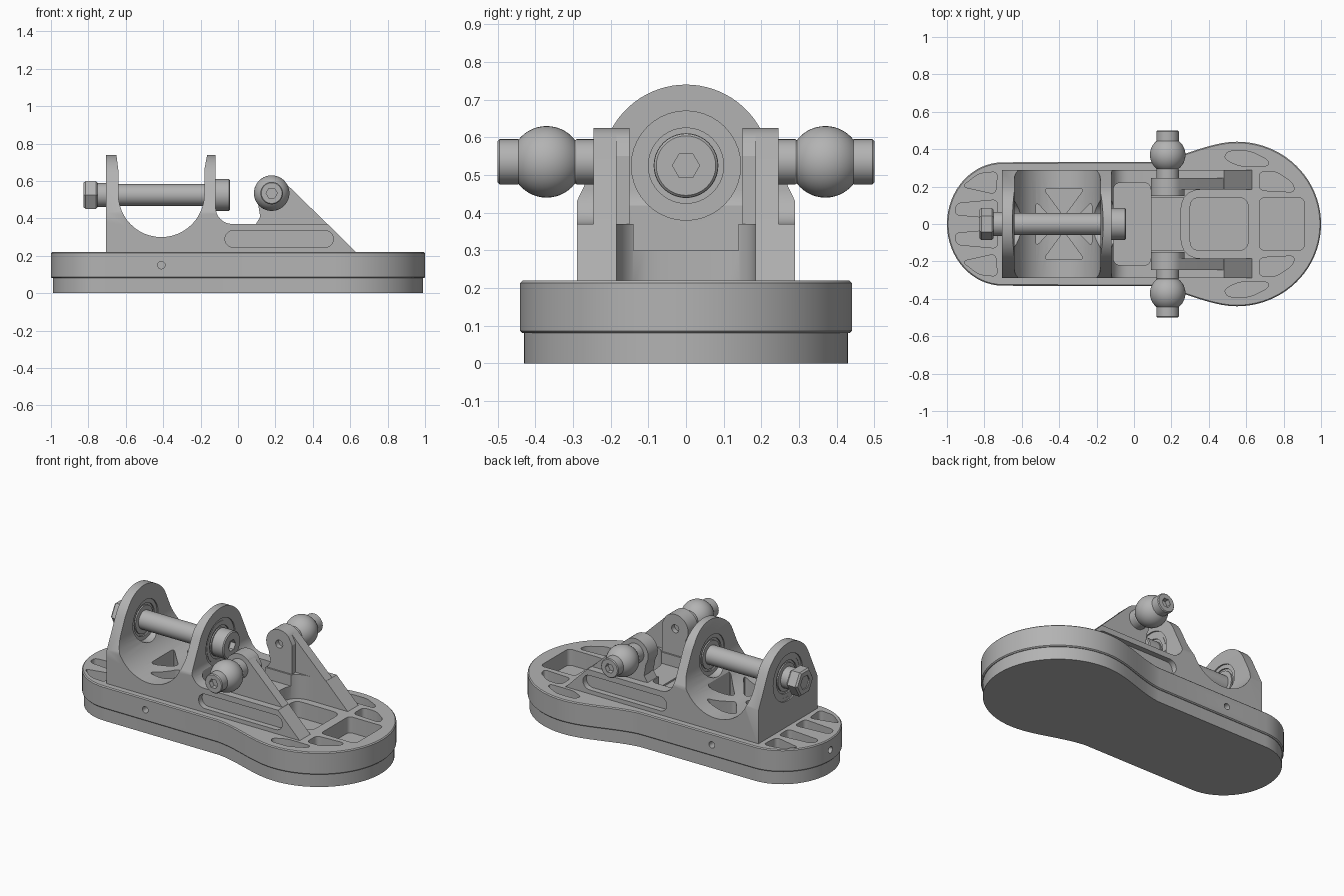
import bpy, bmesh
from math import sin, cos, pi, radians
from mathutils import Vector

cube = bpy.data.objects.get("Cube")
if cube:
    bpy.data.objects.remove(cube)

grey = bpy.data.materials.new("machined grey")
grey.use_nodes = True
grey.diffuse_color = (0.45, 0.45, 0.45, 1)
grey.node_tree.nodes["Principled BSDF"].inputs["Base Color"].default_value = (0.45, 0.45, 0.45, 1)


def place(axis, t, a, b):
    return {"x": (t, a, b), "y": (a, t, b), "z": (a, b, t)}[axis]


def finish(name, bm):
    bmesh.ops.recalc_face_normals(bm, faces=bm.faces)
    mesh = bpy.data.meshes.new(name)
    bm.to_mesh(mesh)
    bm.free()
    mesh.materials.append(grey)
    ob = bpy.data.objects.new(name, mesh)
    bpy.context.collection.objects.link(ob)
    return ob


def rounded(points, r, steps=5):
    """Replace each corner by a small curve."""
    out = []
    pts = [Vector(p) for p in points]
    for i, p in enumerate(pts):
        u, v = pts[i - 1] - p, pts[(i + 1) % len(pts)] - p
        a = p + u.normalized() * min(r, u.length * 0.48)
        b = p + v.normalized() * min(r, v.length * 0.48)
        for k in range(steps + 1):
            t = k / steps
            out.append(a * (1 - t) ** 2 + p * 2 * t * (1 - t) + b * t * t)
    return out


def arc(cx, cy, rx, ry, start, end, n=24):
    angles = [radians(start + (end - start) * i / n) for i in range(n + 1)]
    return [(cx + rx * cos(a), cy + ry * sin(a)) for a in angles]


def prism(name, points, axis, lo, hi, r=0):
    pts = rounded(points, r) if r else points
    bm = bmesh.new()
    low, high = [[bm.verts.new(place(axis, t, *p)) for p in pts] for t in (lo, hi)]
    bm.faces.new(low)
    bm.faces.new(high)
    for i in range(len(pts)):
        bm.faces.new((low[i - 1], low[i], high[i], high[i - 1]))
    return finish(name, bm)


def box(name, x0, x1, y0, y1, z0, z1, r=0):
    return prism(name, [(x0, y0), (x1, y0), (x1, y1), (x0, y1)], "z", z0, z1, r)


def lathe(name, profile, axis, a, b, sides=40, closed=False):
    """Turn (position, radius) pairs about a line along the axis."""
    bm = bmesh.new()
    rings = [[bm.verts.new(place(axis, t, a + r * cos(2 * pi * k / sides), b + r * sin(2 * pi * k / sides)))
              for k in range(sides)] for t, r in profile]
    for i in range(0 if closed else 1, len(rings)):
        p, q = rings[i - 1], rings[i]
        for k in range(sides):
            bm.faces.new((p[k - 1], p[k], q[k], q[k - 1]))
    if not closed:
        bm.faces.new(rings[0])
        bm.faces.new(rings[-1])
    return finish(name, bm)


def rod(name, axis, lo, hi, a, b, r, sides=40):
    return lathe(name, [(lo, r), (hi, r)], axis, a, b, sides)


def combine(ob, other, operation="DIFFERENCE"):
    other.hide_render = True
    mod = ob.modifiers.new("cut", "BOOLEAN")
    mod.operation, mod.solver, mod.object = operation, "EXACT", other
    bpy.context.view_layer.objects.active = ob
    bpy.ops.object.modifier_apply(modifier=mod.name)
    bpy.data.objects.remove(other)


def mirrored(points, s):
    return [(x, s * y) for x, y in points]


# Foot outline: oval heel, straight waist, wide round toe
def outline(inset):
    half = arc(0.55, 0, 0.45 - inset, 0.44 - inset, 0, 90, 20)
    for i in range(1, 12):
        t = 1 - i / 12
        half.append((0.05 + 0.5 * t, 0.33 - inset + 0.11 * t * t * (3 - 2 * t)))
    half += arc(-0.7, 0, 0.3 - inset, 0.33 - inset, 90, 180, 16)
    return half + [(x, -y) for x, y in reversed(half[1:-1])]


sole = prism("sole", outline(0.01), "z", 0, 0.09)
base = prism("foot_plate", outline(0), "z", 0.08, 0.22)
bev = base.modifiers.new("edge", "BEVEL")
bev.width, bev.segments, bev.angle_limit = 0.006, 1, radians(60)
bpy.context.view_layer.objects.active = base
bpy.ops.object.modifier_apply(modifier=bev.name)

# Weight-saving pockets in the plate
FLOOR = 0.12
combine(base, box("cut", 0.3, 0.61, -0.14, 0.14, FLOOR, 0.3, 0.05))
combine(base, box("cut", 0.67, 0.91, -0.14, 0.14, FLOOR, 0.3, 0.03))
side_pockets = [
    [(0.67, 0.18), (0.86, 0.17), (0.85, 0.22), (0.76, 0.28), (0.67, 0.28)],
    [(0.48, 0.35), (0.56, 0.31), (0.72, 0.31), (0.72, 0.34), (0.62, 0.39), (0.5, 0.39)],
    [(-0.74, 0.16), (-0.73, 0.28), (-0.83, 0.27), (-0.92, 0.2)],
    [(-0.73, 0.03), (-0.73, 0.13), (-0.95, 0.11), (-0.96, 0.05)],
]
for s in (1, -1):
    for pocket in side_pockets:
        combine(base, prism("cut", mirrored(pocket, s), "z", FLOOR, 0.3, 0.03))
    combine(base, rod("cut", "y", s * 0.28, s * 0.4, -0.41, 0.15, 0.02, 16))
combine(base, rod("cut", "x", -1.1, -0.95, 0, 0.15, 0.02, 16))

# Ankle bracket: side profile trimmed by the domed lug profile
side = [(-0.705, 0.2), (-0.705, 0.74), (-0.65, 0.74), (-0.64, 0.66)]
side += arc(-0.41, 0.53, 0.23, 0.23, 180, 360)
side += [(-0.18, 0.66), (-0.165, 0.74), (-0.12, 0.74)]
side += arc(-0.03, 0.46, 0.09, 0.09, 180, 270, 8)
side += [(0.48, 0.37), (0.65, 0.2)]
bracket = prism("ankle_bracket", side, "y", -0.29, 0.29)
dome = [(0.29, 0.1), (0.29, 0.43)] + arc(0, 0.515, 0.225, 0.225, 25, 155, 28) + [(-0.29, 0.43), (-0.29, 0.1)]
combine(bracket, prism("cut", dome, "x", -1, 1), "INTERSECT")
combine(bracket, rod("cut", "x", -1, 0, 0, 0.525, 0.125))
for x0, x1 in ((-0.8, -0.697), (-0.128, -0.05)):
    combine(bracket, rod("cut", "x", x0, x1, 0, 0.525, 0.145))
combine(bracket, box("cut", -0.11, 0.09, -0.22, 0.22, 0.29, 0.42, 0.04))
combine(bracket, box("cut", 0.08, 0.35, -0.14, 0.14, 0.3, 0.5))
combine(bracket, box("cut", 0.25, 0.9, -0.185, 0.185, 0.1, 0.5, 0.12))
for s in (1, -1):
    slot = arc(0.465, 0.29, 0.045, 0.045, -90, 90, 10) + arc(-0.025, 0.29, 0.045, 0.045, 90, 270, 10)
    combine(bracket, prism("cut", slot, "y", s * 0.255, s * 0.35))

# Four wedge pockets in the cradle floor, leaving crossed ribs
cx = -0.375
for s in (1, -1):
    for wedge in ([(0.035, 0), (0.15, 0.12), (0.15, -0.12)], [(0, 0.04), (0.11, 0.19), (-0.11, 0.19)]):
        combine(bracket, prism("cut", [(cx + s * x, s * y) for x, y in wedge], "z", 0.225, 0.6, 0.03))

# Linkage arms with bosses, ball studs and sockets
AX, AZ = 0.18, 0.535
parts = [sole, base, bracket]
for s, label in ((1, "left"), (-1, "right")):
    web = [(0.12, 0.3), (0.12, 0.4)] + arc(AX, AZ, 0.09, 0.09, 215, 45, 18) + [(0.48, 0.368), (0.548, 0.3)]
    arm = prism(label + "_arm", web, "y", s * 0.185, s * 0.245)
    post = [(0.09, 0.3), (0.09, 0.36), (0.12, 0.41)] + arc(AX, AZ, 0.09, 0.09, 215, 45, 18) + [(0.27, 0.55), (0.27, 0.3)]
    boss = prism(label + "_arm_boss", post, "y", s * 0.15, s * 0.243)
    combine(boss, rod("cut", "y", s * 0.1, s * 0.18, AX, AZ, 0.025, 16))
    profile = [(0.24, 0.06), (0.29, 0.06)]
    profile += [(0.37 - 0.095 * cos(a), 0.095 * sin(a)) for a in (0.65 + i * (pi - 1.3) / 14 for i in range(15))]
    profile += [(0.445, 0.06), (0.495, 0.06), (0.5, 0.055)]
    stud = lathe(label + "_ball_stud", [(s * t, r) for t, r in profile], "y", AX, AZ)
    combine(stud, rod("cut", "y", s * 0.47, s * 0.6, AX, AZ, 0.03, 6))
    parts += [arm, boss, stud]

# Ankle bearings
for x, label in ((-0.672, "rear"), (-0.15, "front")):
    w = 0.024
    races = [("outer", 0.1, 0.127, w), ("seal", 0.084, 0.102, w - 0.008), ("inner", 0.055, 0.086, w)]
    for race, r0, r1, h in races:
        parts.append(lathe(label + "_bearing_" + race, [(x - h, r0), (x + h, r0), (x + h, r1), (x - h, r1)],
                           "x", 0, 0.525, closed=True))

# Ankle bolt with socket head, collar and hex nut
parts.append(rod("ankle_bolt", "x", -0.76, -0.1, 0, 0.525, 0.058))
head = lathe("bolt_head", [(-0.122, 0.085), (-0.048, 0.085), (-0.042, 0.079)], "x", 0, 0.525)
combine(head, rod("cut", "x", -0.075, 0, 0, 0.525, 0.036, 6))
collar = rod("nut_collar", "x", -0.76, -0.7, 0, 0.525, 0.065)
nut = lathe("hex_nut", [(-0.825, 0.076), (-0.815, 0.086), (-0.76, 0.086), (-0.75, 0.076)], "x", 0, 0.525, 6)
combine(nut, rod("cut", "x", -0.9, -0.818, 0, 0.525, 0.045, 6))
parts += [head, collar, nut]

# Smooth rounded surfaces, keep machined edges crisp
bpy.ops.object.select_all(action="DESELECT")
for ob in parts:
    ob.select_set(True)
bpy.context.view_layer.objects.active = sole
bpy.ops.object.shade_smooth_by_angle(angle=radians(28))
